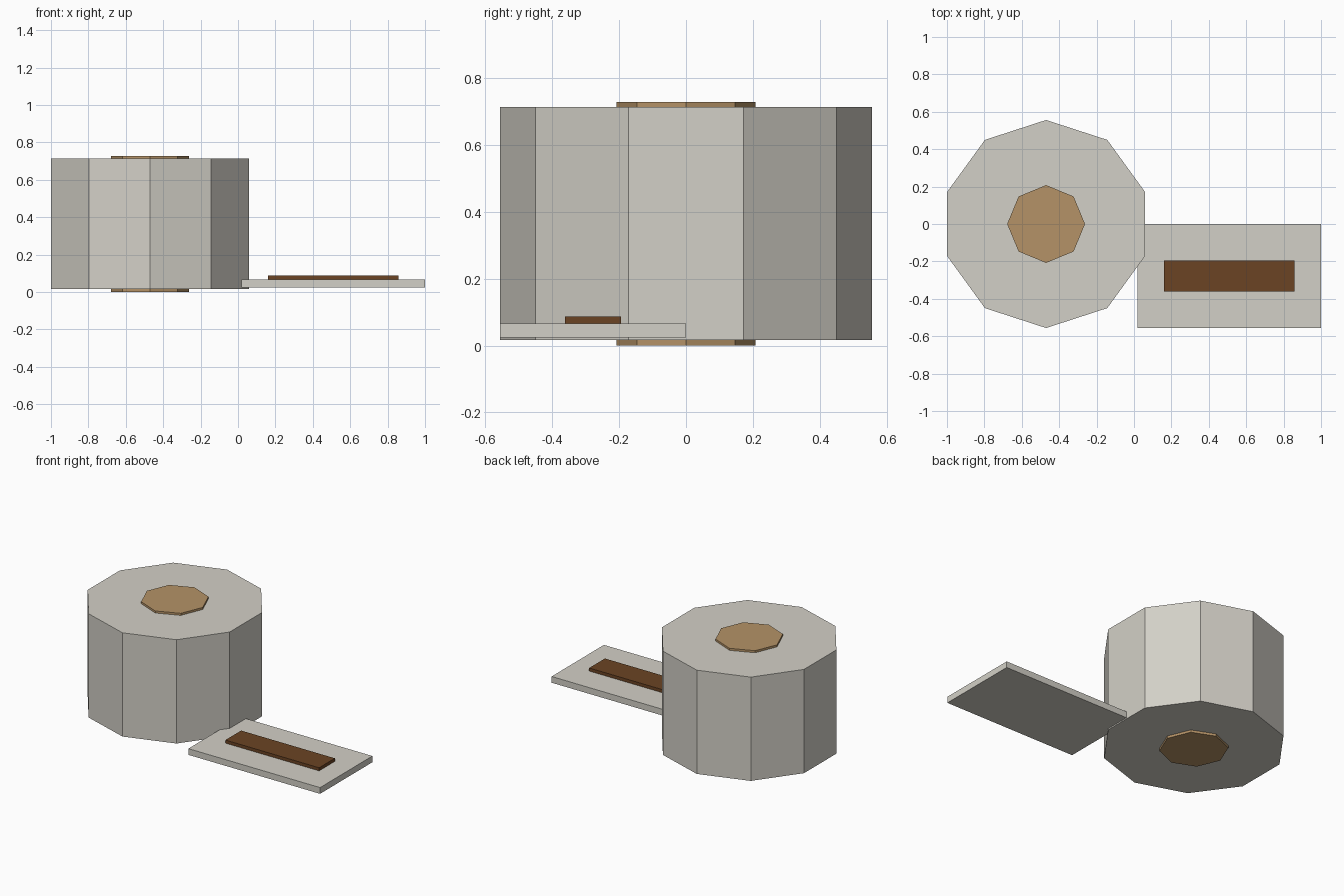
import bpy

if "Cube" in bpy.data.objects:
    bpy.data.objects.remove(bpy.data.objects["Cube"])


def material(name, rgb):
    m = bpy.data.materials.new(name)
    m.diffuse_color = (*rgb, 1.0)
    m.use_nodes = True
    m.node_tree.nodes["Principled BSDF"].inputs["Base Color"].default_value = m.diffuse_color
    return m


PAPER = material("off_white_paper", (0.65, 0.63, 0.57))
CARD = material("tan_cardboard", (0.46, 0.29, 0.135))
BROWN = material("dark_brown", (0.147, 0.057, 0.017))


def finish(name, mat):
    obj = bpy.context.object
    obj.name = name
    obj.data.name = name
    obj.data.materials.append(mat)
    return obj


def prism(name, sides, radius, x, z0, z1, mat):
    """Upright flat-sided cylinder with a corner pointing along y."""
    bpy.ops.mesh.primitive_cylinder_add(
        vertices=sides, radius=radius, depth=z1 - z0,
        location=(x, 0, (z0 + z1) / 2))
    return finish(name, mat)


def box(name, xs, ys, zs, mat):
    """Box spanning the given ranges."""
    spans = (xs, ys, zs)
    bpy.ops.mesh.primitive_cube_add(
        size=1, location=[(a + b) / 2 for a, b in spans])
    bpy.context.object.scale = [b - a for a, b in spans]
    bpy.ops.object.transform_apply(location=False, rotation=False, scale=True)
    return finish(name, mat)


# Ten-sided roll with an eight-sided core showing at both ends
prism("paper_roll", 10, 0.556, -0.47, 0.016, 0.714, PAPER)
prism("cardboard_core", 8, 0.208, -0.47, 0.0, 0.728, CARD)

# Loose sheet lying beside the roll, with a raised strip on top
box("loose_sheet", (0.02, 1.0), (-0.556, 0.0), (0.024, 0.066), PAPER)
box("brown_strip", (0.16, 0.857), (-0.362, -0.195), (0.045, 0.087), BROWN)
